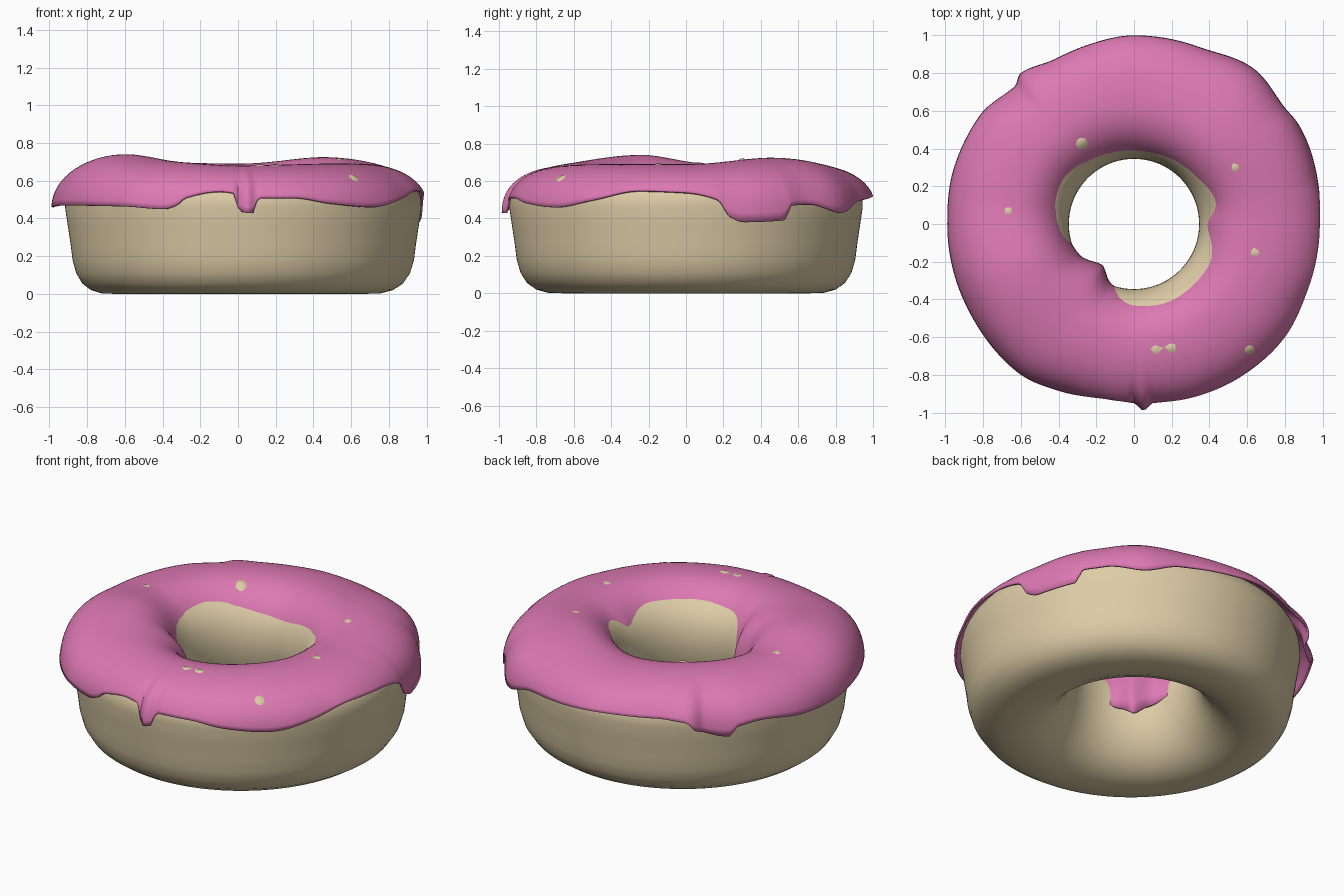
import bpy
from math import sin, cos, acos, pi, exp, radians, degrees, atan2

if "Cube" in bpy.data.objects:
    bpy.data.objects.remove(bpy.data.objects["Cube"])

CREST = 0.64
N = 300


def curve(keys):
    """Periodic monotone-cubic function of angle (degrees) through (angle, value) keys."""
    k = [(keys[-1][0] - 360, keys[-1][1])] + keys + [(keys[0][0] + 360, keys[0][1]), (keys[1][0] + 360, keys[1][1])]
    k = [(keys[-2][0] - 360, keys[-2][1])] + k
    d = [(k[i + 1][1] - k[i][1]) / (k[i + 1][0] - k[i][0]) for i in range(len(k) - 1)]
    m = [0] + [2 * a * b / (a + b) if a * b > 0 else 0 for a, b in zip(d, d[1:])] + [0]

    def f(x):
        x %= 360
        for i in range(1, len(k) - 1):
            if x <= k[i + 1][0] and x >= k[i][0]:
                h = k[i + 1][0] - k[i][0]
                t = (x - k[i][0]) / h
                return ((2*t**3 - 3*t*t + 1) * k[i][1] + (t**3 - 2*t*t + t) * h * m[i]
                        + (3*t*t - 2*t**3) * k[i + 1][1] + (t**3 - t*t) * h * m[i + 1])
    return f


# crest height, drip edge heights and radii around the ring
crest_z = curve([(0, .69), (45, .725), (90, .69), (135, .70), (170, .695),
                 (202, .74), (240, .70), (270, .68), (315, .69)])
outer_z = curve([(0, .54), (10, .5), (13.5, .41), (18, .38), (31, .39), (34, .47), (41, .475),
                 (53, .43), (65, .49), (80, .51), (100, .53), (115, .53), (125, .52), (129, .46),
                 (139, .42), (142, .48), (150, .5), (165, .47), (180, .46), (200, .47), (232, .465),
                 (246, .45), (250, .47), (253, .51), (264, .545), (268.8, .535), (270.2, .45),
                 (272, .43), (275, .43), (276.5, .51), (288, .51), (300, .48), (316, .46),
                 (330, .5), (345, .55)])
outer_r = curve([(0, .985), (12, 1.0), (31, 1.02), (38, 1.01), (52, 1.04), (70, 1.0), (90, 1.0),
                 (105, .98), (116, .97), (127, 1.0), (131, .965), (145, 1.0), (163, 1.0), (180, .99),
                 (207, .99), (232, 1.0), (246, .97), (262, .94), (270, .95), (273, .99), (276, .955),
                 (288, .97), (307, .99), (323, 1.0), (340, .985)])
inner_r = curve([(0, .355), (15, .375), (40, .36), (80, .355), (120, .36), (150, .375), (180, .36),
                 (210, .33), (232, .275), (250, .34), (270, .37), (300, .38), (330, .38)])
inner_z = curve([(0, .39), (30, .37), (60, .38), (90, .4), (135, .41), (180, .42), (215, .33),
                 (230, .27), (245, .32), (270, .4), (315, .43)])


def shoulder(r_end, z_end, top, zc, n):
    """Rounded slope from the crest to an edge, as (r, z) points."""
    amax = acos(max(0, (z_end - zc) / (top - zc)) ** 1.25)
    drop = min(0, z_end - zc)
    pts = []
    for i in range(n + 1):
        t = i / n
        a = min(t * amax, pi / 2 - 1e-7)
        pts.append((CREST + (r_end - CREST) * (sin(a) / sin(amax)) ** .95,
                    zc + (top - zc) * cos(a) ** .8 + drop * t ** 6))
    return pts


def ring(name, profile, closed, colour, shift):
    verts, faces = [], []
    for i in range(N):
        th = 2 * pi * i / N
        pts = profile(degrees(th))
        n = len(pts)
        verts += [shift(r * cos(th), r * sin(th), z) for r, z in pts]
        b, c = i * n, (i + 1) % N * n
        for j in range(n if closed else n - 1):
            k = (j + 1) % n
            faces.append((b + j, b + k, c + k, c + j))
    me = bpy.data.meshes.new(name)
    me.from_pydata(verts, [], faces)
    me.shade_smooth()
    ob = bpy.data.objects.new(name, me)
    bpy.context.collection.objects.link(ob)
    mat = bpy.data.materials.new(name)
    mat.diffuse_color = colour
    mat.use_nodes = True
    mat.node_tree.nodes["Principled BSDF"].inputs["Base Color"].default_value = mat.diffuse_color
    me.materials.append(mat)
    return ob


# dough ring
SPOTS = [(.63, -.15), (.59, -.67), (.10, -.665), (.19, -.655), (.53, .30), (-.68, .07), (-.28, .43)]
LOWER = [(.93, .36), (.915, .26), (.905, .18), (.885, .11), (.85, .055), (.80, .02), (.74, .003),
         (.66, 0), (.58, .012), (.50, .05), (.44, .105), (.39, .18), (.36, .26)]


def dough_profile(deg):
    top = crest_z(deg) - .025
    inner = shoulder(.345, .36, top, .36, 16)[::-1]
    outer = shoulder(.945, .46, top, .46, 18)[1:]
    return inner + outer + LOWER


def dough_shift(x, y, z):
    # dough bulges to the right, and pokes through the icing at a few spots
    r = (x * x + y * y) ** .5
    if z > .5:
        z += sum(.032 * exp(-((x - a)**2 + (y - b)**2) / .0022) for a, b in SPOTS)
    return x + .028 * max(0, min(1, (r - .5) / .4)), y, z


ring("dough", dough_profile, True, (.72, .6, .38, 1), dough_shift)


# icing shell with drips
def icing_profile(deg):
    top = crest_z(deg)
    inner = shoulder(inner_r(deg), inner_z(deg), top, .36, 16)[::-1]
    return inner + shoulder(outer_r(deg), outer_z(deg), top, .42, 18)[1:]


icing = ring("icing", icing_profile, False, (.72, .19, .45, 1), lambda x, y, z: (x, y, z))
mod = icing.modifiers.new("thickness", 'SOLIDIFY')
mod.thickness = .012
mod.offset = -1
bpy.context.view_layer.objects.active = icing
icing.select_set(True)
bpy.ops.object.shade_smooth_by_angle(angle=radians(50))
